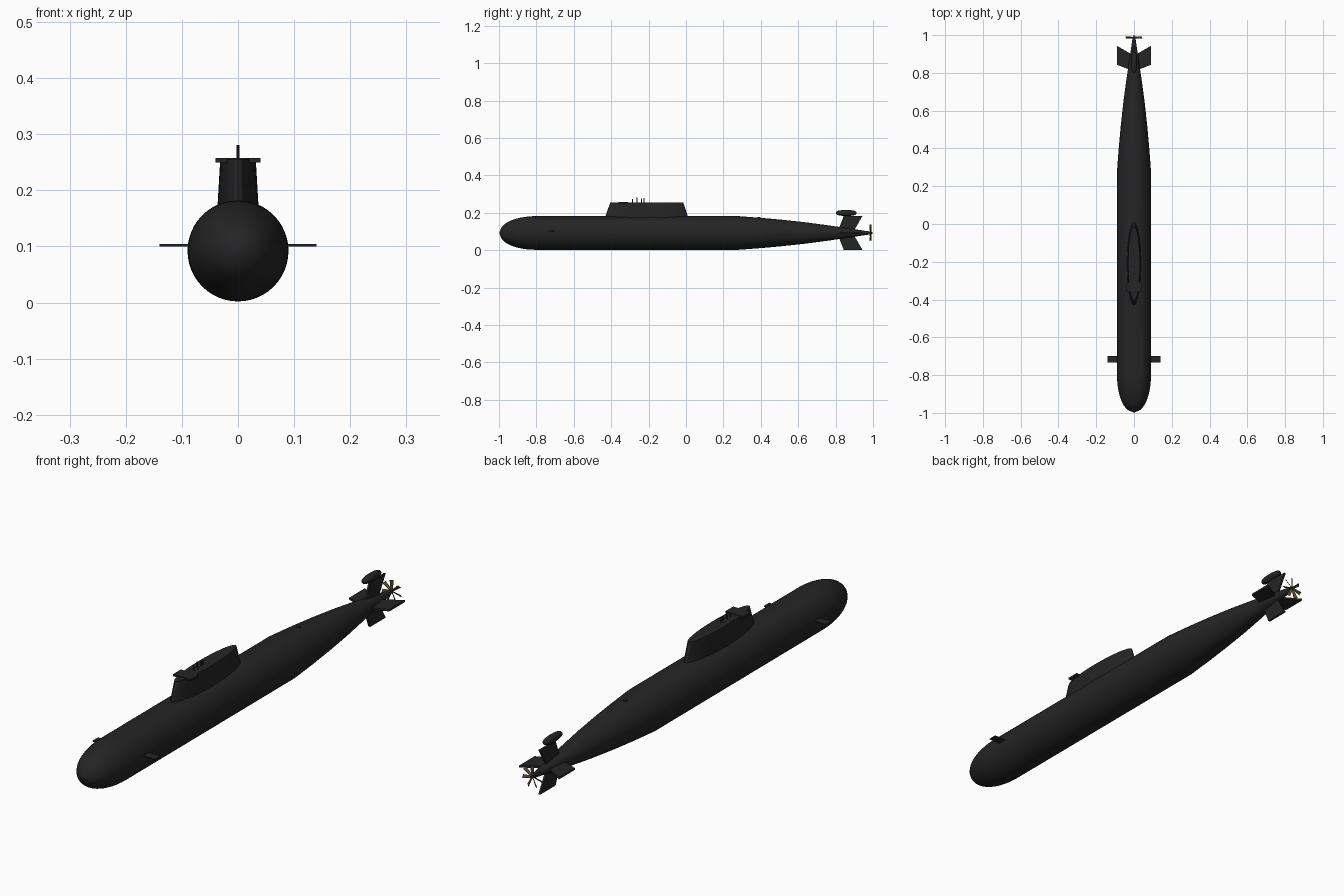
import bpy, bmesh, math
from mathutils import Matrix, Vector

cube = bpy.data.objects.get("Cube")
if cube:
    bpy.data.objects.remove(cube)

AXIS = 0.092   # height of the hull centreline
R = 0.09       # hull radius


def material(name, rgb):
    m = bpy.data.materials.new(name)
    m.use_nodes = True
    m.diffuse_color = (*rgb, 1)
    bsdf = m.node_tree.nodes["Principled BSDF"]
    bsdf.inputs["Base Color"].default_value = (*rgb, 1)
    bsdf.inputs["Roughness"].default_value = 0.8
    return m


BLACK = material("matte_black", (0.018, 0.018, 0.018))
BRASS = material("dark_brass", (0.085, 0.055, 0.026))


def finish(name, bm, mat, angle=None):
    bmesh.ops.recalc_face_normals(bm, faces=bm.faces)
    mesh = bpy.data.meshes.new(name)
    bm.to_mesh(mesh)
    bm.free()
    obj = bpy.data.objects.new(name, mesh)
    bpy.context.collection.objects.link(obj)
    mesh.materials.append(mat)
    if angle:
        bpy.ops.object.select_all(action='DESELECT')
        obj.select_set(True)
        bpy.context.view_layer.objects.active = obj
        bpy.ops.object.shade_smooth_by_angle(angle=math.radians(angle))
    return obj


def loft(bm, rings):
    """Skin a list of equal rings of points and cap both ends."""
    rows = [[bm.verts.new(p) for p in ring] for ring in rings]
    n = len(rows[0])
    for a, b in zip(rows, rows[1:]):
        for i in range(n):
            j = (i + 1) % n
            bm.faces.new((a[i], a[j], b[j], b[i]))
    bm.faces.new(rows[0])
    bm.faces.new(rows[-1])


def lathe(name, profile, mat, z=AXIS, sides=48, angle=30):
    """Revolve (y, radius) pairs around a fore-and-aft axis."""
    turns = [math.tau * i / sides for i in range(sides)]
    bm = bmesh.new()
    loft(bm, [[(r * math.cos(t), y, z + r * math.sin(t)) for t in turns]
              for y, r in profile])
    return finish(name, bm, mat, angle)


def ellipse(cy, rx, ry, z, sides=32):
    return [(rx * math.cos(math.tau * i / sides),
             cy + ry * math.sin(math.tau * i / sides), z) for i in range(sides)]


def box(name, size, location, mat):
    bm = bmesh.new()
    bmesh.ops.create_cube(bm, size=1, matrix=Matrix.Translation(location)
                          @ Matrix.Diagonal((*size, 1)))
    return finish(name, bm, mat)


# Hull: rounded bow, straight middle, long tapering stern
bow = [(-0.8 - 0.195 * math.cos(a), R * math.sin(a) ** 0.9)
       for a in (math.radians(d) for d in range(6, 91, 7))]
stern = [(0.28, R), (0.4, 0.081), (0.52, 0.070), (0.64, 0.057),
         (0.76, 0.041), (0.88, 0.023), (0.975, 0.009)]
lathe("hull", [(-0.998, 0.001)] + bow + [(-0.8, R)] + stern, BLACK)

# Sail: leaning elliptical tower with a low lip along its foot
bm = bmesh.new()
loft(bm, [ellipse(-0.21, 0.037, 0.225, 0.165), ellipse(-0.21, 0.036, 0.22, 0.182),
          ellipse(-0.21, 0.032, 0.197, 0.250), ellipse(-0.21, 0.031, 0.195, 0.256)])
finish("sail", bm, BLACK, 30)
box("bridge_wing", (0.08, 0.05, 0.008), (0, -0.335, 0.254), BLACK)

# Masts on top of the sail
for i, (y, top) in enumerate([(-0.285, 0.273), (-0.262, 0.281),
                              (-0.237, 0.276), (-0.225, 0.279)]):
    bm = bmesh.new()
    loft(bm, [ellipse(y, 0.0025, 0.0025, z, 10) for z in (0.25, top)])
    finish(f"mast_{i + 1}", bm, BLACK, 30)

# Deck hatch
bm = bmesh.new()
loft(bm, [ellipse(0.39, 0.008, 0.008, z, 16) for z in (0.16, 0.177)])
finish("deck_hatch", bm, BLACK, 30)

# Bow planes
for side, label in ((1, "left"), (-1, "right")):
    box(f"bow_plane_{label}", (0.07, 0.034, 0.004), (side * 0.105, -0.717, 0.102), BLACK)

# Stern fins: one swept outline (span, y) turned to four directions
outline = [(0.005, 0.81), (0.09, 0.843), (0.09, 0.943), (0.015, 0.9), (0.005, 0.9)]
for k, label in enumerate(("left", "upper", "right", "lower")):
    turn = Matrix.Translation((0, 0, AXIS)) @ Matrix.Rotation(-k * math.pi / 2, 4, 'Y')
    bm = bmesh.new()
    loft(bm, [[turn @ Vector((s, y, t)) for s, y in outline] for t in (-0.004, 0.004)])
    finish(f"stern_fin_{label}", bm, BLACK)

# Sonar pod on the upper fin
pod = [(0.857 - 0.055 * math.cos(a), 0.016 * math.sin(a) ** 0.6)
       for a in (math.radians(d) for d in range(3, 178, 12))]
lathe("sonar_pod", pod, BLACK, z=0.199, sides=24, angle=40)

# Propeller: hub cone and seven pitched blades
lathe("propeller_hub", [(0.968, 0.010), (0.985, 0.008), (1.0, 0.001)], BLACK, sides=20)
bm = bmesh.new()
for k in range(7):
    turn = (Matrix.Translation((0, 0.987, AXIS))
            @ Matrix.Rotation(math.tau * k / 7, 4, 'Y')
            @ Matrix.Rotation(math.radians(40), 4, 'Z'))
    blade = [(-0.004, 0.004), (0.004, 0.004), (0.0075, 0.044), (-0.0075, 0.044)]
    loft(bm, [[turn @ Vector((w, t, h)) for w, h in blade] for t in (-0.001, 0.001)])
finish("propeller_blades", bm, BRASS)
